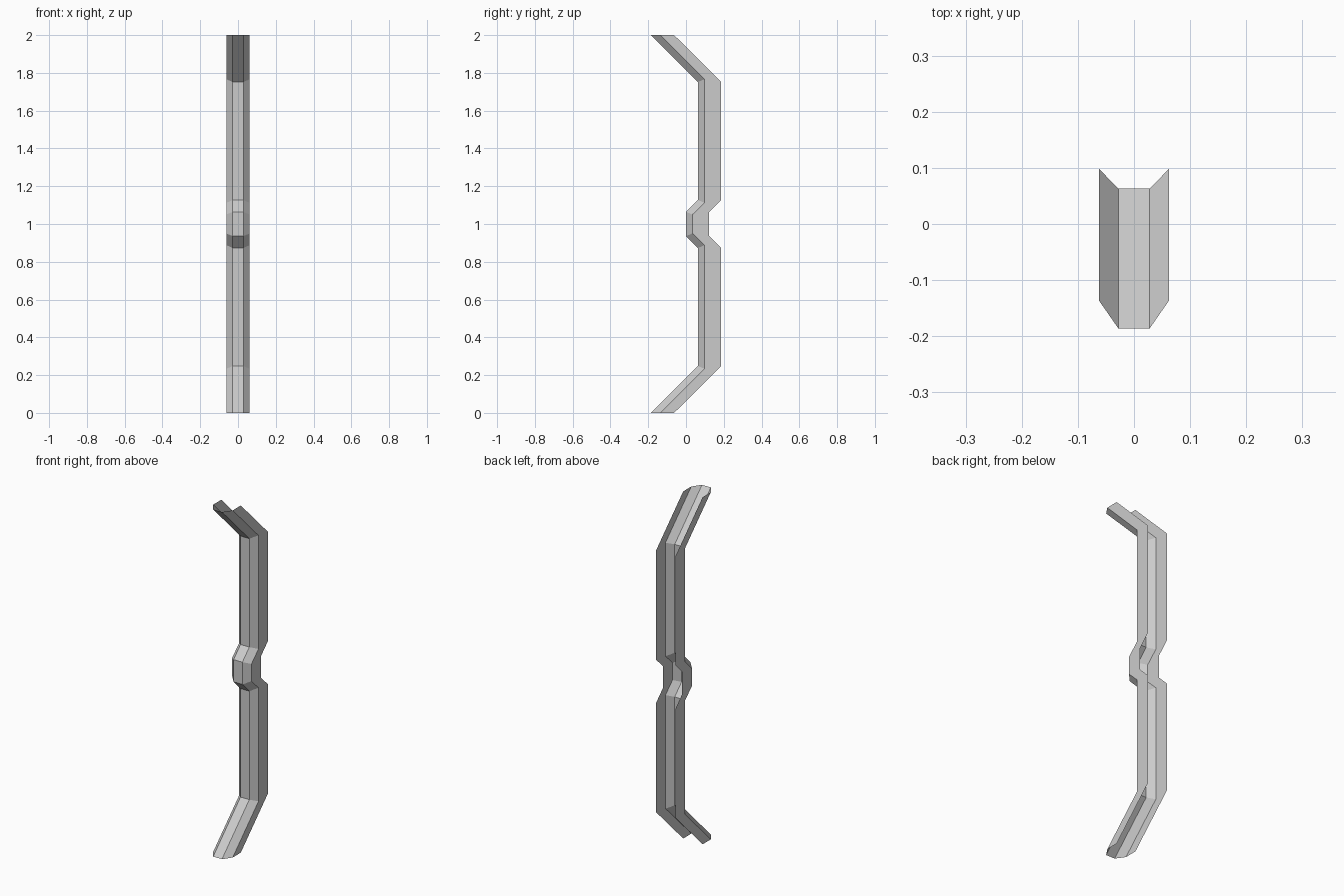
import bpy
import bmesh

cube = bpy.data.objects.get("Cube")
if cube:
    bpy.data.objects.remove(cube, do_unlink=True)

# Plain grey metal
metal = bpy.data.materials.new("grey metal")
metal.use_nodes = True
grey = (0.6, 0.6, 0.6, 1)
metal.diffuse_color = grey
metal.node_tree.nodes["Principled BSDF"].inputs["Base Color"].default_value = grey

# Upper half of each long edge as (y, z): front crease, bevel crease, rear rim
front = [(-0.186, 2), (0.063, 1.752), (0.063, 1.127), (0, 1.064)]
bevel = [(-0.137, 2), (0.098, 1.766), (0.098, 1.112), (0.034, 1.05)]
rim = [(-0.063, 2), (0.186, 1.752), (0.186, 1.127), (0.123, 1.064)]


def full_edge(x, half):
    """Extend a half edge downwards by reflecting it about mid height."""
    path = half + [(y, 2 - z) for y, z in reversed(half)]
    return [(x, y, z) for y, z in path]


# Thin open channel: five strips between six long edges
edges = [full_edge(x, half) for x, half in (
    (-0.062, rim), (-0.062, bevel), (-0.028, front),
    (0.028, front), (0.062, bevel), (0.062, rim))]

bm = bmesh.new()
rows = [[bm.verts.new(p) for p in edge] for edge in edges]
for a, b in zip(rows, rows[1:]):
    for i in range(len(a) - 1):
        bm.faces.new((a[i], a[i + 1], b[i + 1], b[i]))

mesh = bpy.data.meshes.new("bent_handle_channel")
bm.to_mesh(mesh)
bm.free()
mesh.materials.append(metal)
channel = bpy.data.objects.new("bent_handle_channel", mesh)
bpy.context.collection.objects.link(channel)
